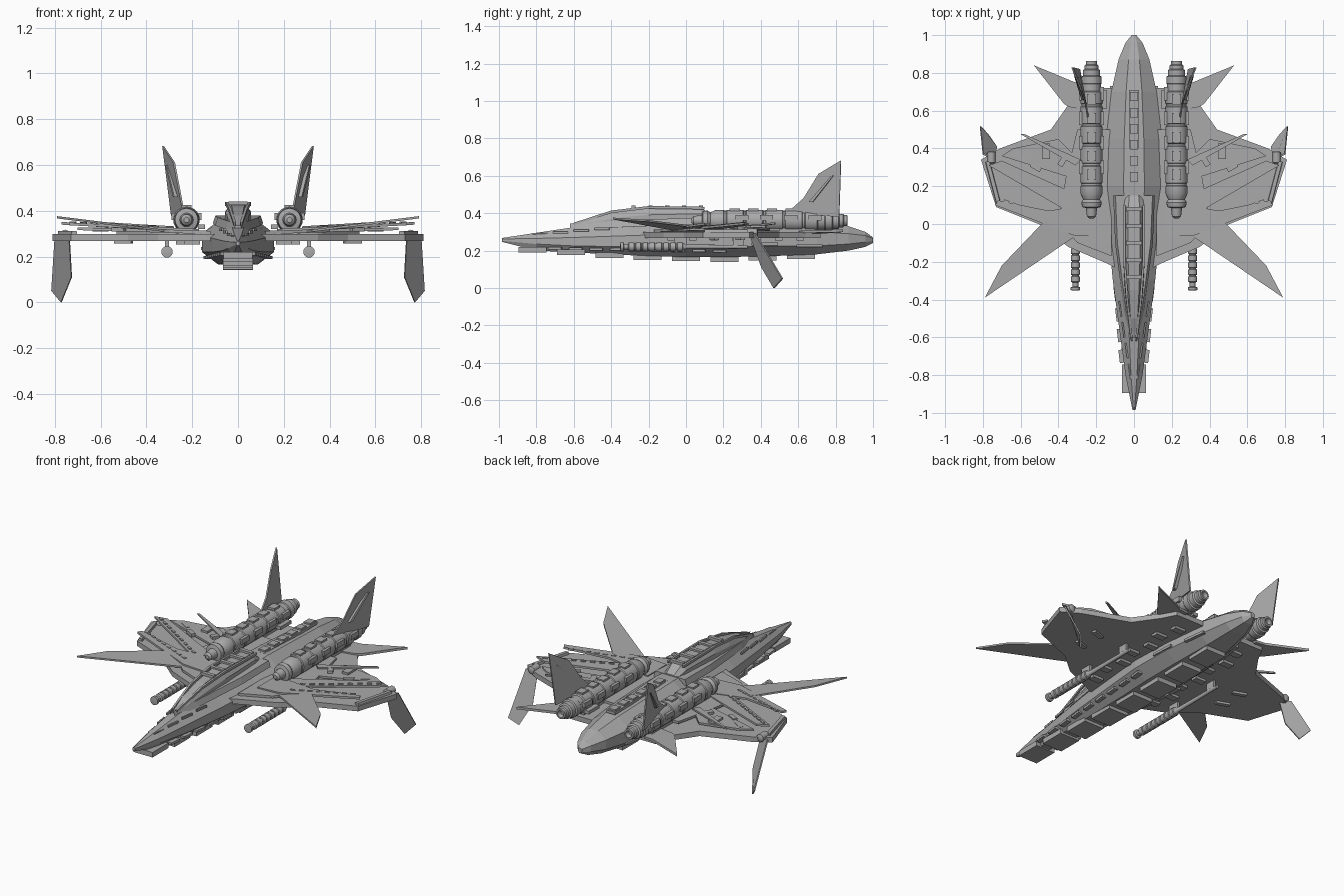
import bpy, bmesh, math
from mathutils import Vector, Matrix

grey = bpy.data.materials.new("hull_grey")
grey.diffuse_color = (0.40, 0.40, 0.40, 1)


def finish(name, bm, mirror=False, smooth=False):
    bmesh.ops.recalc_face_normals(bm, faces=bm.faces[:])
    me = bpy.data.meshes.new(name)
    bm.to_mesh(me)
    bm.free()
    me.materials.append(grey)
    ob = bpy.data.objects.new(name, me)
    bpy.context.collection.objects.link(ob)
    if mirror:
        ob.modifiers.new("mirror", 'MIRROR')
    if smooth:
        bpy.ops.object.select_all(action='DESELECT')
        ob.select_set(True)
        bpy.context.view_layer.objects.active = ob
        bpy.ops.object.shade_smooth_by_angle(angle=math.radians(35))
    return ob


def loft(name, rings, mirror=False, smooth=False):
    bm = bmesh.new()
    loops = [[bm.verts.new(p) for p in r] for r in rings]
    n = len(loops[0])
    for a, b in zip(loops, loops[1:]):
        for i in range(n):
            j = (i + 1) % n
            bm.faces.new((a[i], a[j], b[j], b[i]))
    bm.faces.new(loops[0])
    bm.faces.new(loops[-1][::-1])
    return finish(name, bm, mirror, smooth)


def plate(name, pts, offset):
    """Flat outline thickened along an offset, mirrored to both sides."""
    off = Vector(offset)
    return loft(name, [[Vector(p) for p in pts], [Vector(p) + off for p in pts]], True)


def panel(name, outline, z0, slope, thick):
    """Wing panel rising outward from the root."""
    x0 = outline[0][0]
    return plate(name, [(x, y, z0 + slope * (x - x0)) for x, y in outline], (0, 0, thick))


def boxes(name, items, mirror=False):
    """items: (centre, size, z rotation in degrees)"""
    bm = bmesh.new()
    for c, s, r in items:
        m = (Matrix.Translation(c) @ Matrix.Rotation(math.radians(r), 4, 'Z')
             @ Matrix.Diagonal((*s, 1)))
        bmesh.ops.create_cube(bm, size=1, matrix=m)
    return finish(name, bm, mirror)


def turned(name, x, z, profile, sides=20):
    """Round body along y from (y, radius) pairs."""
    rings = [[(x + r * math.cos(2 * math.pi * i / sides), y,
               z + r * math.sin(2 * math.pi * i / sides)) for i in range(sides)]
             for y, r in profile]
    return loft(name, rings, True, True)


# Fuselage: y, half width, keel, lower chine, upper chine, spine
hull = [(-.985, .008, .247, .252, .262, .267), (-.8, .045, .20, .235, .265, .295),
        (-.6, .072, .19, .225, .27, .325), (-.3, .112, .175, .22, .28, .35),
        (0, .14, .165, .22, .29, .37), (.2, .158, .165, .22, .30, .38),
        (.45, .148, .17, .225, .30, .37), (.7, .12, .18, .225, .30, .355),
        (.87, .082, .20, .235, .29, .33), (.96, .045, .22, .245, .28, .30),
        (1.0, .012, .24, .25, .265, .27)]
loft("fuselage", [[(-.55*w, y, b), (.55*w, y, b), (w, y, c), (w, y, s), (.35*w, y, t),
                   (-.35*w, y, t), (-w, y, s), (-w, y, c)] for y, w, b, c, s, t in hull])

# Cockpit canopy: y, half width, base, top
canopy = [(-.6, .018, .31, .335), (-.5, .034, .31, .38), (-.35, .048, .32, .415),
          (-.2, .056, .33, .432), (.08, .056, .35, .428), (.15, .045, .35, .385)]
loft("canopy", [[(-w, y, b), (w, y, b), (w, y, b + .6*(t - b)), (.55*w, y, t),
                 (-.55*w, y, t), (-w, y, b + .6*(t - b))] for y, w, b, t in canopy])
boxes("canopy_frames", [((0, -.28 + .09*i, .433), (.085, .022, .016), 0) for i in range(5)])
loft("canopy_rail", [[(x - .006, y, z), (x + .006, y, z), (x + .006, y, z + .014),
                      (x - .006, y, z + .014)] for x, y, z in
                     [(.014, -.6, .335), (.036, -.4, .40), (.05, -.2, .424), (.05, .1, .42)]], True)
plate("canopy_shoulder", [(.02, -.62, .31), (.055, -.45, .32), (.10, -.1, .335),
                          (.11, .15, .345), (.03, .15, .345)], (-.012, 0, .035))

# Spine plates, nose seams and side armour
boxes("spine_base", [((0, .46, .372), (.055, .5, .016), 0)])
boxes("spine_plates", [((0, .25 + .085*i, .382), (.042, .05, .014), 0) for i in range(6)])
boxes("nose_strips", [((.022 + .017*i, -.78 + .11*i, .287 + .010*i), (.008, .08, .012), -8)
                      for i in range(4)], True)
boxes("side_armour", [((.125, .66, .225), (.02, .14, .014), 7),
                      ((.143, .42, .235), (.03, .14, .014), 3)], True)

# Belly plates stepping down along the keel
boxes("belly_plates", [((0, -.82 + .205*i, z), (w, .15, .03), 0) for i, (z, w) in enumerate(
    [(.205, .125), (.19, .13), (.175, .13), (.165, .13), (.158, .13), (.155, .13),
     (.162, .13), (.17, .13)])])
boxes("chine_plates", [((.064 + .0085*i, -.7 + .11*i, .212 - .002*i), (.03, .07, .014), -7)
                       for i in range(9)], True)

# Main wing
wing = [(.10, -.23), (.14, -.21), (.35, -.12), (.48, -.01), (.73, .09), (.81, .34),
        (.71, .40), (.44, .50), (.345, .635), (.30, .72), (.10, .72)]
panel("wing", wing, .268, 0, .03)
panel("tail_plane", [(.24, .60), (.345, .62), (.37, .635), (.53, .84), (.30, .745), (.24, .74)],
      .29, .03, .014)

# Layered upper wing panels
panel("wing_root_panel", [(.12, -.17), (.30, -.10), (.40, .02), (.36, .25), (.30, .50), (.12, .5)],
      .298, .03, .014)
panel("front_wing_panel", [(.17, -.06), (.32, -.06), (.735, .10), (.72, .125), (.45, .07), (.17, .12)],
      .308, .05, .012)
panel("middle_wing_panel", [(.22, .12), (.34, .06), (.77, .31), (.70, .335)], .306, .06, .012)
panel("rear_wing_panel", [(.25, .30), (.32, .24), (.70, .36), (.64, .40), (.40, .45)],
      .304, .025, .012)
panel("wing_spike", [(.28, .34), (.31, .31), (.60, .475), (.585, .478)], .322, .06, .01)
loft("wing_edge_beam", [[(x - .014, y, .29), (x + .014, y, .29), (x + .01, y, .312),
                         (x - .01, y, .312)] for x, y in [(.715, .10), (.775, .33)]], True)
boxes("wing_blocks", [((.465, .385, .325), (.042, .08, .018), 0),
                      ((.38, .33, .325), (.03, .05, .02), 30),
                      ((.52, .30, .32), (.06, .025, .02), 30),
                      ((.60, .36, .318), (.07, .02, .018), 30)], True)
boxes("wing_row_plates", [((.36 + .045*i, .095 + .026*i, .325 + .0027*i), (.028, .013, .014), 30)
                          for i in range(9)]
      + [((.36 + .045*i, .005 + .0165*i, .327 + .0022*i), (.028, .012, .012), 20)
         for i in range(8)], True)
boxes("underwing_plates", [((.20 + .035*(i % 2), -.08 + .115*i, .262), (.07, .04, .018), 0)
                           for i in range(7)]
      + [((.5, .15 + .14*i, .263), (.08, .025, .014), 20) for i in range(2)], True)

# Forward swept canards
panel("canard", [(.26, -.03), (.34, -.085), (.79, -.39), (.70, -.22), (.47, .02), (.33, .06)],
      .30, .125, .01)

# Drooping wingtip fins and upright tail fins
plate("tip_fin", [(.735, .345, .29), (.725, .41, .11), (.77, .475, 0), (.812, .52, .05),
                  (.797, .375, .29)], (.004, -.008, 0))
turned("tip_hinge", .755, .295, [(.32, .012), (.325, .022), (.38, .022), (.385, .012)], 12)
plate("tail_fin", [(.235, .54, .40), (.25, .63, .48), (.275, .71, .61), (.323, .83, .682),
                   (.285, .82, .38)], (.008, -.002, 0))
plate("tail_fin_rib", [(.262, .66, .46), (.268, .68, .46), (.302, .79, .60), (.296, .78, .60)],
      (.016, -.004, 0))

# Engine pods with collars, nozzle and armour blocks
pod = [(.03, .012), (.04, .024), (.085, .03), (.09, .05), (.115, .054), (.13, .044), (.16, .058)]
for i in range(5):
    y = .2 + .105*i
    pod += [(y, .058), (y + .004, .053), (y + .014, .053), (y + .018, .058)]
pod += [(.70, .058), (.705, .05), (.74, .05), (.745, .054), (.78, .054), (.785, .046),
        (.815, .046), (.82, .036), (.84, .036), (.845, .03), (.862, .03), (.863, .02), (.84, .014)]
turned("engine_pod", .225, .36, pod)
boxes("engine_blocks", [((.225, .26 + .1*i, .417), (.045, .055, .014), 0) for i in range(5)]
      + [((.225 + s*.055, .3 + .13*i, .375), (.02, .07, .03), 0)
         for i in range(4) for s in (-1, 1)], True)
boxes("engine_mount", [((.225, .43, .315), (.07, .52, .04), 0),
                       ((.16, .66, .33), (.03, .1, .02), 0)], True)

# Ribbed guns slung under the wings
gun = [(-.352, .012), (-.35, .025), (-.335, .025), (-.332, .015), (-.31, .015)]
for i in range(8):
    y = -.305 + .037*i
    gun += [(y, .024), (y + .026, .024), (y + .029, .019), (y + .035, .019)]
gun += [(.0, .012), (.33, .010)]
turned("gun", .31, .22, gun, 16)
boxes("gun_mount", [((.31, -.03, .25), (.016, .07, .05), 0),
                    ((.31, .28, .25), (.014, .06, .05), 0)], True)
